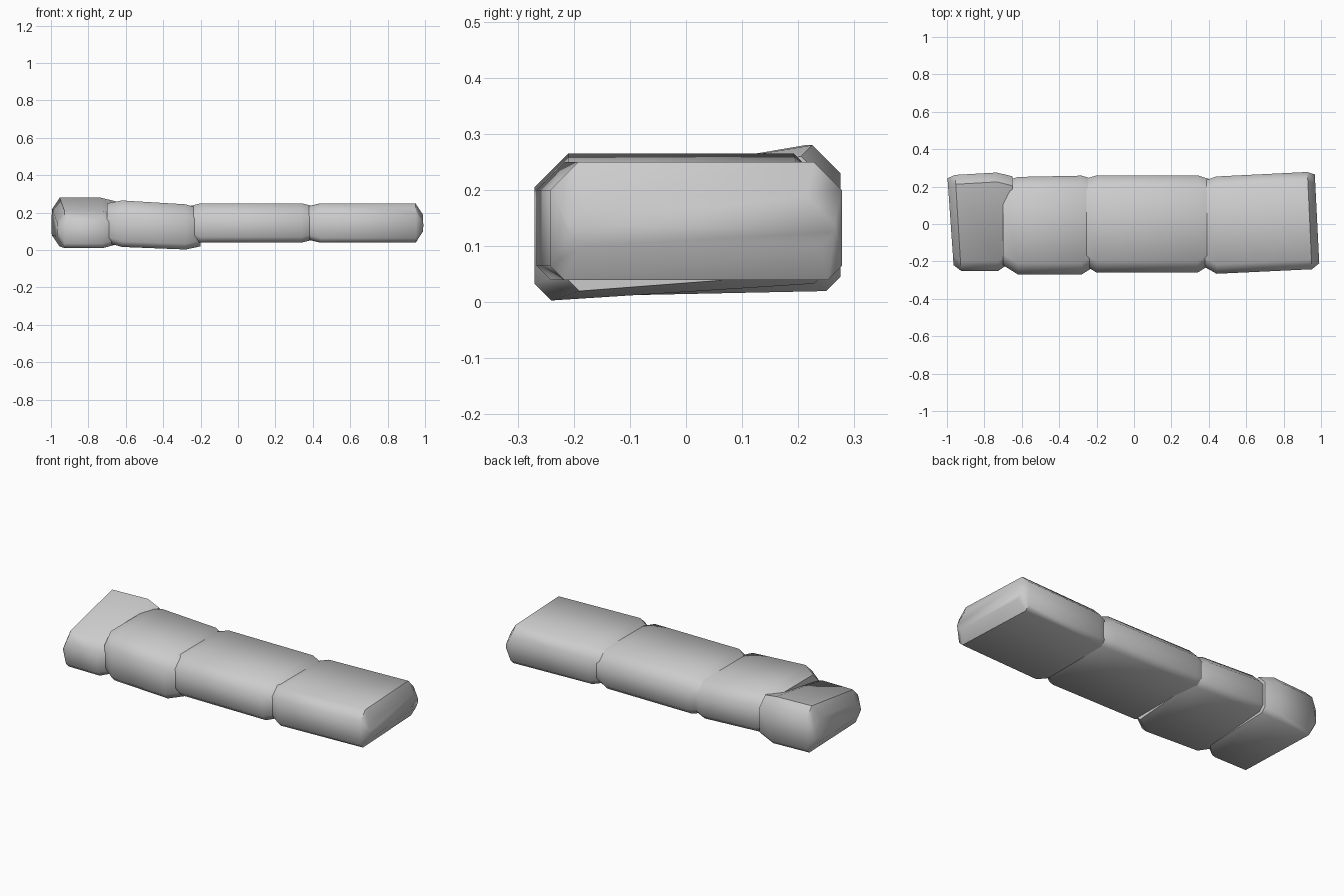
import bpy
import bmesh
import math
from mathutils import Vector

if "Cube" in bpy.data.objects:
    bpy.data.objects.remove(bpy.data.objects["Cube"], do_unlink=True)

stone = bpy.data.materials.new("grey stone")
stone.use_nodes = True
grey = (0.6, 0.6, 0.6, 1)
stone.diffuse_color = grey
stone.node_tree.nodes["Principled BSDF"].inputs["Base Color"].default_value = grey

# How far each kind of end draws in: front and back faces, top and base, length
GROOVE = Vector((0.05, 0.02, 0.08))
OUTER = Vector((0.03, 0.06, 0.04))


def blend(pair, t):
    return pair[0] + (pair[1] - pair[0]) * t


def chamfered_outline(front, back, base, top, lean, tilt, chamfer):
    """Rounded-corner outline of one cross-section, front to back."""
    front_top, back_top = top - lean, top
    front_base, back_base = base, base + tilt
    soft = chamfer / 2
    return [
        (front, front_base + soft), (front + soft, front_base),
        (back - soft, back_base), (back, back_base + soft),
        (back, back_top - chamfer), (back - chamfer, back_top),
        (front + chamfer, front_top), (front, front_top - chamfer),
    ]


def stone_block(name, length, front, back, base, top, ends,
                lean=0, tilt=0, skew=(0, 0), chamfer=0.05):
    """Stone whose section blends from its right end to its left end."""
    bm = bmesh.new()
    start, finish = length
    near, far = ends
    span = finish - start
    still = Vector((0, 0, 0))
    stations = [
        (0, near), (near.z / span, still),
        (1 - far.z / span, still), (1, far),
    ]
    rings = []
    for t, pinch in stations:
        side, height = pinch.x, pinch.y
        outline = chamfered_outline(
            blend(front, t) + side, blend(back, t) - side / 2,
            blend(base, t) + height, blend(top, t) - height,
            lean, tilt, chamfer)
        x, slant = blend(length, t), blend(skew, t)
        rings.append([bm.verts.new((x + slant * y, y, z)) for y, z in outline])

    # Skin between neighbouring sections, then close both ends
    for a, b in zip(rings, rings[1:]):
        for i in range(len(a)):
            bm.faces.new((a[i - 1], a[i], b[i], b[i - 1]))
    bm.faces.new(rings[0])
    bm.faces.new(rings[-1])
    bmesh.ops.recalc_face_normals(bm, faces=bm.faces)

    mesh = bpy.data.meshes.new(name)
    bm.to_mesh(mesh)
    bm.free()
    mesh.materials.append(stone)
    obj = bpy.data.objects.new(name, mesh)
    bpy.context.collection.objects.link(obj)
    bpy.ops.object.select_all(action="DESELECT")
    obj.select_set(True)
    bpy.context.view_layer.objects.active = obj
    bpy.ops.object.shade_smooth_by_angle(angle=math.radians(50))


# Raised stone at the right end, its top falling towards the front
stone_block("raised_end_stone", length=(-0.98, -0.65),
            front=(-0.25, -0.25), back=(0.26, 0.28),
            base=(0.01, 0.01), top=(0.28, 0.28), ends=(OUTER, GROOVE),
            lean=0.07, tilt=0.01, skew=(-0.07, 0))

# Uneven stone dipping towards the middle of the row
stone_block("uneven_stone", length=(-0.7, -0.2),
            front=(-0.27, -0.27), back=(0.25, 0.26),
            base=(0.02, 0), top=(0.27, 0.24), ends=(GROOVE, GROOVE),
            tilt=0.03, chamfer=0.06)

# Long flat stone in the middle
stone_block("middle_stone", length=(-0.28, 0.42),
            front=(-0.26, -0.26), back=(0.26, 0.26),
            base=(0.04, 0.04), top=(0.25, 0.25), ends=(GROOVE, GROOVE),
            chamfer=0.06)

# Flat stone closing the left end
stone_block("left_end_stone", length=(0.36, 0.98),
            front=(-0.27, -0.24), back=(0.25, 0.28),
            base=(0.04, 0.04), top=(0.25, 0.25), ends=(GROOVE, OUTER),
            skew=(0, -0.05))
